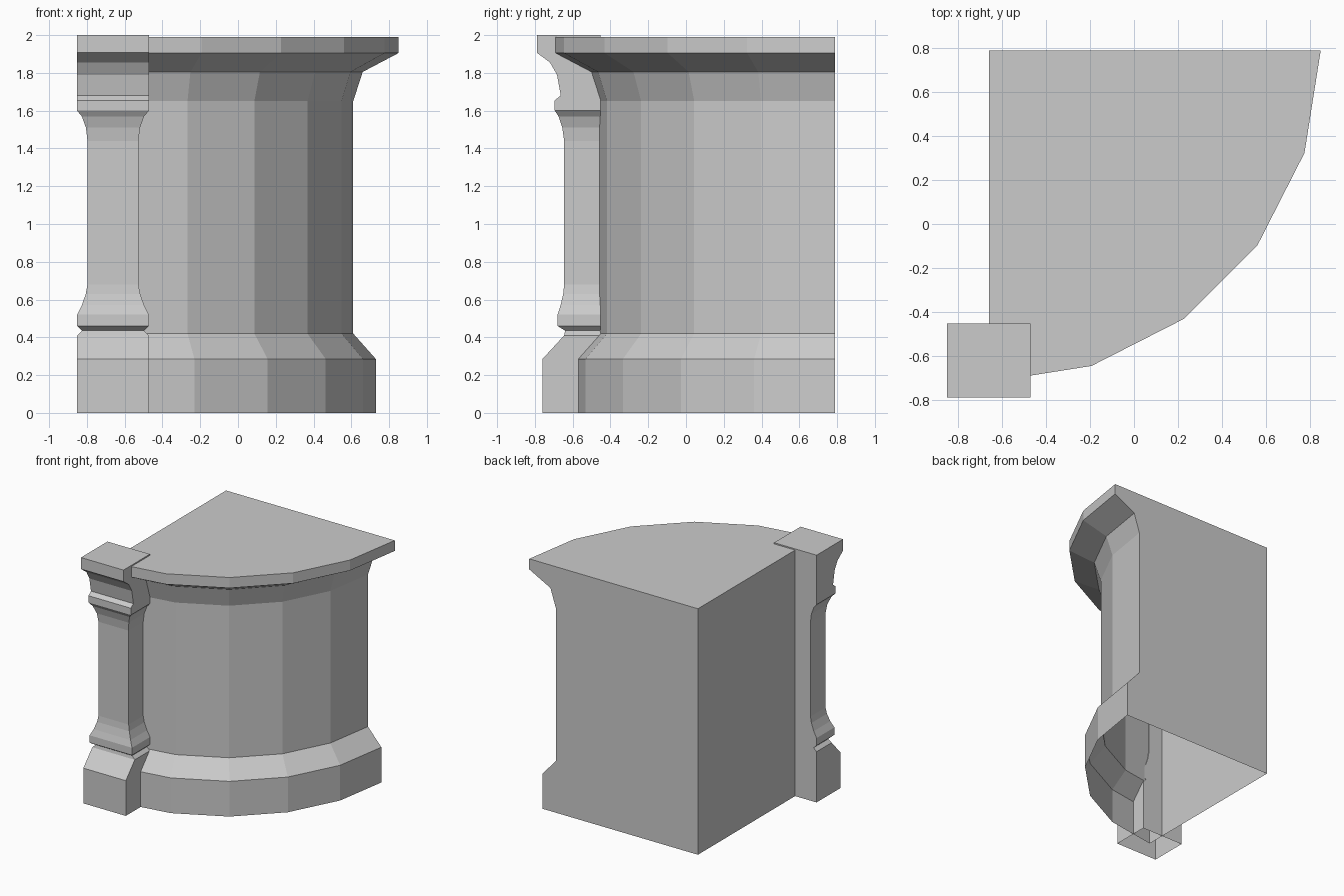
import bpy, bmesh
from math import sin, cos, radians

if "Cube" in bpy.data.objects:
    bpy.data.objects.remove(bpy.data.objects["Cube"])


def loft(name, rings):
    """Skin stacked closed rings, cap the top and leave the underside open."""
    bm = bmesh.new()
    rows = [[bm.verts.new(p) for p in ring] for ring in rings]
    for low, high in zip(rows, rows[1:]):
        for i in range(len(low)):
            j = (i + 1) % len(low)
            bm.faces.new((low[i], low[j], high[j], high[i]))
    bm.faces.new(rows[-1])
    bmesh.ops.recalc_face_normals(bm, faces=bm.faces)
    mesh = bpy.data.meshes.new(name)
    bm.to_mesh(mesh)
    bm.free()
    obj = bpy.data.objects.new(name, mesh)
    bpy.context.collection.objects.link(obj)
    return obj


# Quarter-round counter: moulding profile swept about the back left corner
CORNER_X, CORNER_Y, SEGMENTS = -0.66, 0.79, 5
counter_profile = [  # (radius, z)
    (1.39, 0), (1.39, 0.285), (1.27, 0.42), (1.27, 1.65),
    (1.32, 1.805), (1.51, 1.905), (1.51, 1.99),
]


def counter_ring(radius, z):
    angles = [radians(-90 + 90 * i / SEGMENTS) for i in range(SEGMENTS + 1)]
    arc = [(CORNER_X + radius * cos(a), CORNER_Y + radius * sin(a), z) for a in angles]
    return [(CORNER_X, CORNER_Y, z)] + arc


loft("corner_counter", [counter_ring(r, z) for r, z in counter_profile])

# Turned-style square post at the front left, with a flat back
POST_X, POST_BACK = -0.662, -0.452
post_profile = [  # (z, half width, front y)
    (0, 0.19, -0.76), (0.285, 0.19, -0.76), (0.41, 0.19, -0.645),
    (0.435, 0.163, -0.64), (0.46, 0.19, -0.68), (0.52, 0.19, -0.68),
    (0.57, 0.165, -0.664), (0.63, 0.144, -0.65), (0.68, 0.135, -0.645),
    (1.44, 0.135, -0.645), (1.51, 0.143, -0.655), (1.57, 0.165, -0.675),
    (1.60, 0.19, -0.695), (1.655, 0.19, -0.695), (1.68, 0.19, -0.663),
    (1.79, 0.19, -0.683), (1.855, 0.19, -0.72), (1.907, 0.19, -0.79),
    (2.0, 0.19, -0.79),
]
loft("front_post", [
    [(POST_X - w, y, z), (POST_X + w, y, z),
     (POST_X + w, POST_BACK, z), (POST_X - w, POST_BACK, z)]
    for z, w, y in post_profile
])
